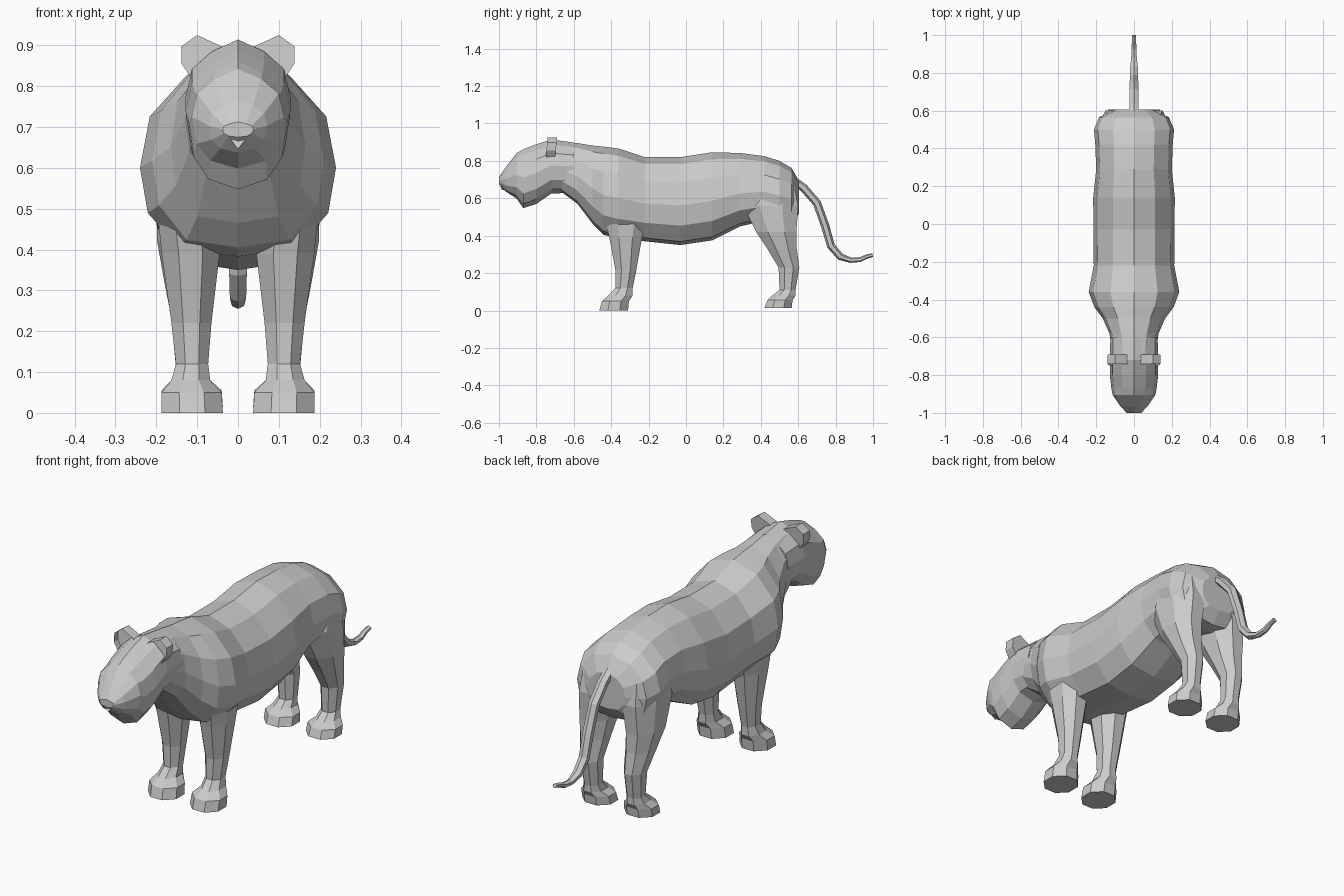
import bpy, bmesh
from math import sin, cos, pi
from mathutils import Vector


def finish(name, bm, mirror=False):
    bmesh.ops.recalc_face_normals(bm, faces=bm.faces)
    me = bpy.data.meshes.new(name)
    bm.to_mesh(me)
    bm.free()
    ob = bpy.data.objects.new(name, me)
    bpy.context.collection.objects.link(ob)
    if mirror:
        ob.modifiers.new("mirror", 'MIRROR')
    return ob


def loft(name, rings, mirror=False):
    bm = bmesh.new()
    vs = [[bm.verts.new(p) for p in r] for r in rings]
    n = len(vs[0])
    for a, b in zip(vs, vs[1:]):
        for i in range(n):
            j = (i + 1) % n
            bm.faces.new((a[i], a[j], b[j], b[i]))
    bm.faces.new(vs[0])
    bm.faces.new(vs[-1])
    return finish(name, bm, mirror)


def section(half, y, top, bot, w):
    """Closed symmetric ring from a half profile (x share, height share)."""
    pts = half + [(-x, z) for x, z in half[-2:0:-1]]
    return [(x * w, y, bot + z * (top - bot)) for x, z in pts]


# Body: y, top, bottom, half width
trunk = [(0, 1), (.52, .92), (.9, .71), (1, .45), (.92, .22), (.6, .04), (0, 0)]
body = [(-.68, .905, .645, .115), (-.58, .895, .57, .13), (-.50, .882, .465, .165),
        (-.44, .876, .405, .21), (-.36, .866, .383, .24), (-.22, .82, .37, .213),
        (-.03, .82, .35, .215), (.14, .846, .375, .216), (.29, .842, .45, .2),
        (.42, .825, .48, .205), (.50, .80, .46, .212), (.565, .762, .46, .185),
        (.605, .69, .52, .1)]
loft("body", [section(trunk, *r) for r in body])

# Head with muzzle and chin
skull = [(0, 1), (.5, .9), (.88, .75), (1, .52), (.9, .25), (.6, .08), (0, 0)]
head = [(-1, .712, .675, .038), (-.965, .765, .637, .072), (-.905, .842, .598, .113),
        (-.87, .862, .547, .12), (-.80, .889, .57, .128), (-.72, .914, .625, .128),
        (-.60, .898, .63, .125)]
loft("head", [section(skull, *r) for r in head])

# Nose bridge plate
loft("nose", [[(-.036, -.925, .79), (.036, -.925, .79), (.036, -1, .695),
               (0, -.985, .645), (-.036, -1, .695)],
              [(-.036, -.87, .79), (.036, -.87, .79), (.036, -.93, .695),
               (0, -.93, .645), (-.036, -.93, .695)]])


# Legs: z, y front, y back, x inner, x outer
def leg(name, levels):
    rings = []
    for z, y0, y1, x0, x1 in levels:
        k = 1 / cos(pi / 8)
        rings.append([((x0 + x1) / 2 + k * (x1 - x0) / 2 * cos(a),
                       (y0 + y1) / 2 + k * (y1 - y0) / 2 * sin(a), z)
                      for a in [(i + .5) * pi / 4 for i in range(8)]])
    return loft(name, rings, True)


leg("front_leg", [(.52, -.44, -.20, .06, .20), (.39, -.41, -.235, .045, .187),
                  (.22, -.378, -.265, .065, .163), (.12, -.378, -.285, .073, .152),
                  (.08, -.415, -.285, .068, .163), (.05, -.45, -.305, .04, .187),
                  (0, -.463, -.31, .037, .187)])
leg("hind_leg", [(.66, .34, .58, .04, .185), (.56, .305, .60, .03, .2),
                 (.42, .375, .59, .05, .198), (.33, .435, .592, .06, .182),
                 (.23, .495, .606, .07, .163), (.11, .50, .586, .075, .152),
                 (.08, .462, .586, .068, .163), (.055, .435, .57, .04, .187),
                 (.014, .42, .565, .037, .187)])

# Ears: slabs with a hollowed front
outline = [(.108, .81), (.035, .895), (.10, .925), (.139, .897), (.138, .855)]
bm = bmesh.new()
front = [bm.verts.new((x, -.75 + (z - .82) * .1, z)) for x, z in outline]
back = [bm.verts.new((x, -.70 + (z - .82) * .1, z)) for x, z in outline]
for i in range(5):
    j = (i + 1) % 5
    bm.faces.new((front[i], front[j], back[j], back[i]))
bm.faces.new(back)
cup = bm.faces.new(front)
bmesh.ops.inset_region(bm, faces=[cup], thickness=.009)
bmesh.ops.translate(bm, verts=cup.verts, vec=(0, .03, 0))
finish("ear", bm, True)

# Eyes
eye = [(.036, .774), (.07, .773), (.073, .797), (.044, .80)]
loft("eye", [[(x, -.935 + (z - .774) * .8 + (x - .036) * .35, z) for x, z in eye],
             [(x, -.87, z) for x, z in eye]], True)

# Tail: y, z, radius along a bent path
path = [(.57, .70, .026), (.63, .655, .026), (.70, .575, .026), (.745, .45, .026),
        (.775, .345, .025), (.825, .288, .023), (.88, .269, .017),
        (.93, .272, .015), (.965, .288, .013), (.998, .296, .012)]
pts = [Vector((0, y, z)) for y, z, r in path]
rings = []
for i, p in enumerate(pts):
    d = (pts[min(i + 1, len(pts) - 1)] - pts[max(i - 1, 0)]).normalized()
    side = Vector((1, 0, 0))
    up = side.cross(d)
    r = path[i][2]
    rings.append([p + side * r * cos(k * pi / 3 + pi / 6) + up * r * sin(k * pi / 3 + pi / 6) * .85
                  for k in range(6)])
loft("tail", rings)
